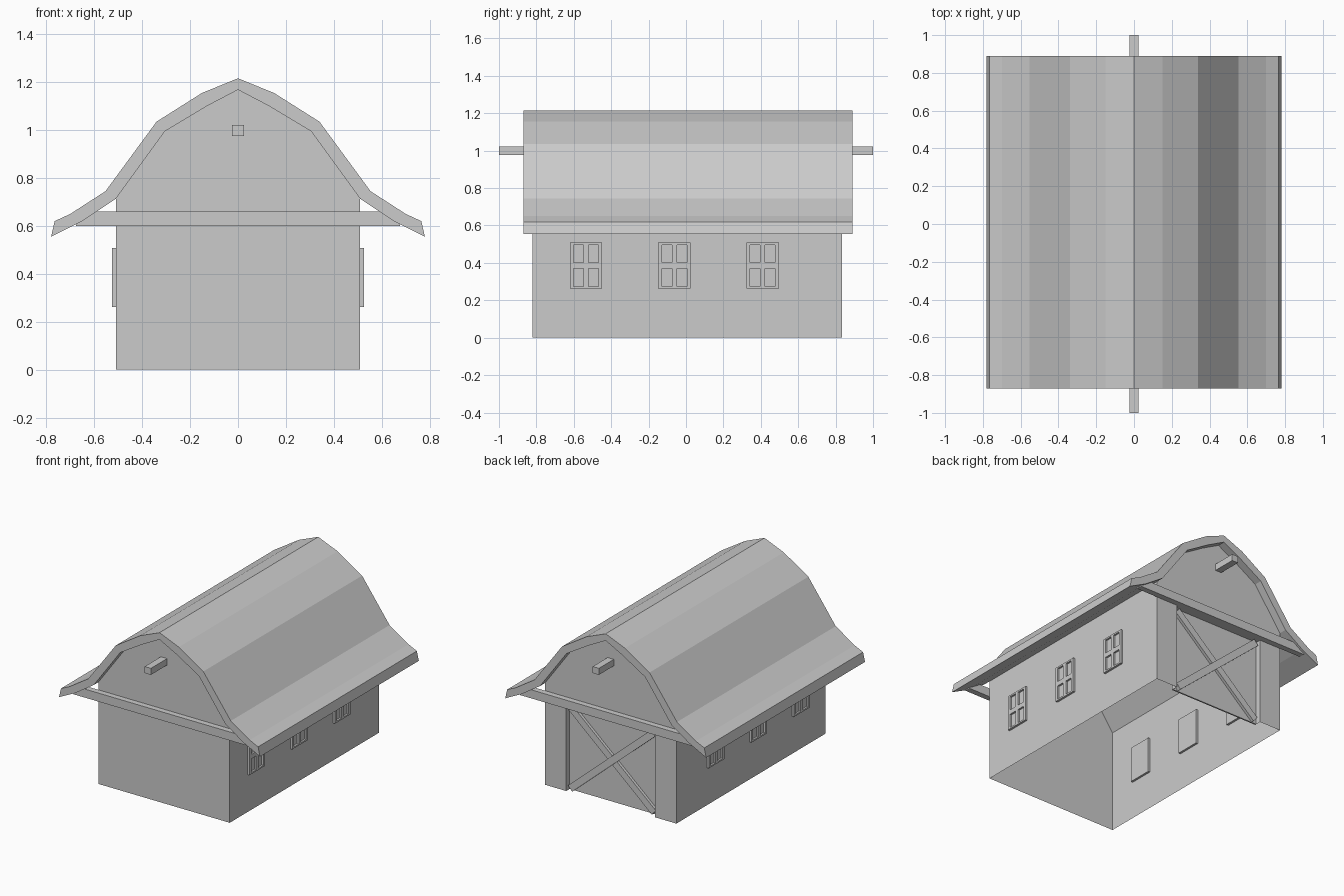
import bpy, bmesh
from math import atan2, hypot
from mathutils import Matrix

if "Cube" in bpy.data.objects:
    bpy.data.objects.remove(bpy.data.objects["Cube"])

def finish(bm, name, normals=True):
    if normals:
        bmesh.ops.recalc_face_normals(bm, faces=bm.faces)
    me = bpy.data.meshes.new(name)
    bm.to_mesh(me)
    bm.free()
    ob = bpy.data.objects.new(name, me)
    bpy.context.collection.objects.link(ob)
    return ob

def add_box(bm, lo, hi, rot=None):
    c = [(a + b) / 2 for a, b in zip(lo, hi)]
    s = [b - a for a, b in zip(lo, hi)]
    m = Matrix.Translation(c) @ (rot or Matrix()) @ Matrix.Diagonal((*s, 1))
    bmesh.ops.create_cube(bm, size=1, matrix=m)

def box(name, lo, hi):
    bm = bmesh.new()
    add_box(bm, lo, hi)
    return finish(bm, name)

def mirrored(half):
    # full outline left to right from a right half that starts at the ridge
    return [(-x, z) for x, z in reversed(half[1:])] + half

F, B, W = -0.82, 0.835, 0.51       # wall planes
DX, DZ, DY = 0.345, 0.60, 0.797    # door opening and recess plane

outer = [(0, 1.216), (0.15, 1.155), (0.34, 1.035), (0.553, 0.745),
         (0.70, 0.65), (0.765, 0.62), (0.78, 0.555)]
inner = [(0, 1.168), (0.13, 1.10), (0.305, 0.995), (W, 0.713), (0.65, 0.62)]

# roof: curved gambrel section swept along y
bm = bmesh.new()
section = mirrored(outer) + list(reversed(mirrored(inner)))
cap = bm.faces.new([bm.verts.new((x, -0.87, z)) for x, z in section])
ext = bmesh.ops.extrude_face_region(bm, geom=[cap], use_keep_orig=True)
bmesh.ops.translate(bm, vec=(0, 1.76, 0),
                    verts=[v for v in ext["geom"] if isinstance(v, bmesh.types.BMVert)])
finish(bm, "roof")

# walls: thin shell open below, door opening in the back
bm = bmesh.new()
gable = mirrored(inner[:4])
def face(pts):
    bm.faces.new([bm.verts.new(p) for p in pts])
face([(x, F, z) for x, z in [(-W, 0)] + gable + [(W, 0)]][::-1])
opening = [(DX, 0), (DX, DZ), (-DX, DZ), (-DX, 0)]
face([(x, B, z) for x, z in [(-W, 0)] + gable + [(W, 0)] + opening])
top = inner[3][1]
face([(W, F, 0), (W, B, 0), (W, B, top), (W, F, top)])
face([(-W, B, 0), (-W, F, 0), (-W, F, top), (-W, B, top)])
# door jambs
for (x0, z0), (x1, z1) in zip(opening, opening[1:]):
    face([(x0, B, z0), (x1, B, z1), (x1, DY, z1), (x0, DY, z0)])
bmesh.ops.remove_doubles(bm, verts=bm.verts, dist=1e-5)
finish(bm, "walls", normals=False)

# door panel with crossed braces
box("door", (-DX, DY - 0.01, 0), (DX, DY, DZ))
bm = bmesh.new()
length, ang = hypot(2 * DX, DZ) - 0.06, atan2(DZ, 2 * DX)
for s in (1, -1):
    rot = Matrix.Rotation(s * ang, 4, 'Y')
    add_box(bm, (-length / 2, DY, DZ / 2 - 0.024),
            (length / 2, DY + 0.024 + 0.004 * s, DZ / 2 + 0.024), rot)
finish(bm, "door_braces")

# tie beams under the eaves and the ridge pole
box("front_tie_beam", (-0.675, -0.86, 0.60), (0.675, F, 0.66))
box("back_tie_beam", (-0.675, B, 0.60), (0.675, 0.875, 0.66))
box("ridge_pole", (-0.024, -1, 0.976), (0.024, 1, 1.022))

# windows: four recessed panes in each frame, three per side
Z = 0.385
for side, s in (("right", 1), ("left", -1)):
    for i, yc in enumerate((-0.535, -0.0625, 0.41)):
        bm = bmesh.new()
        def slab(x0, x1, y0, y1, z0, z1):
            a, b = sorted((s * x0, s * x1))
            add_box(bm, (a, yc + y0, Z + z0), (b, yc + y1, Z + z1))
        slab(0.495, 0.512, -0.086, 0.086, -0.123, 0.123)
        for y0, y1 in ((-0.086, -0.067), (-0.0135, 0.0135), (0.067, 0.086)):
            slab(0.512, 0.525, y0, y1, -0.123, 0.123)
        for y0, y1 in ((-0.067, -0.0135), (0.0135, 0.067)):
            for z0, z1 in ((-0.123, -0.112), (-0.016, 0.016), (0.112, 0.123)):
                slab(0.512, 0.525, y0, y1, z0, z1)
        finish(bm, f"{side}_window_{i + 1}")
